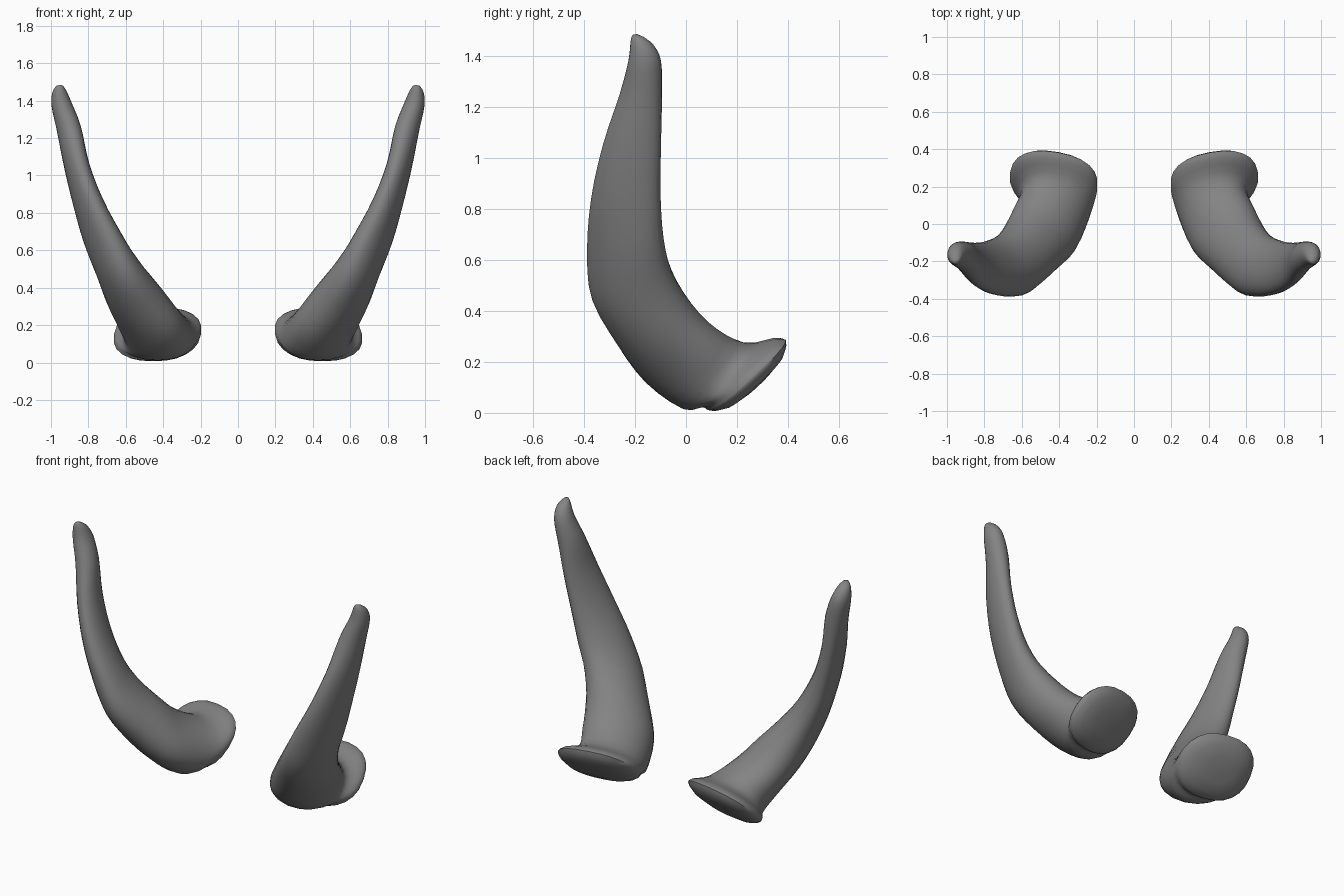
import bpy, bmesh, math
from mathutils import Vector

if "Cube" in bpy.data.objects:
    bpy.data.objects.remove(bpy.data.objects["Cube"])

# Horn cross-sections from base plate to tip: centre, front half-axis, outer half-axis
RIM = ((.430, .236, .150), (.025, -.146, -.140), (.232, .042, 0))
RINGS = [
    RIM,
    ((.428, .205, .158), (.02, -.140, -.136), (.228, .042, 0)),
    ((.42, .11, .145), (.01, -.120, -.130), (.190, .045, 0)),
    ((.475, -.02, .225), (-.02, -.124, -.115), (.170, .070, -.02)),
    ((.55, -.122, .345), (-.02, -.138, -.090), (.150, .050, -.03)),
    ((.642, -.212, .50), (-.04, -.155, -.060), (.108, .030, -.05)),
    ((.72, -.238, .655), (-.055, -.150, -.030), (.085, 0, -.045)),
    ((.80, -.236, .85), (-.035, -.136, -.010), (.070, 0, -.03)),
    ((.862, -.212, 1.05), (-.02, -.114, 0), (.062, 0, -.02)),
    ((.904, -.177, 1.25), (-.01, -.083, 0), (.064, 0, -.012)),
    ((.943, -.162, 1.38), (0, -.064, 0), (.054, 0, -.008)),
    ((.955, -.172, 1.45), (0, -.045, .008), (.037, 0, -.004)),
    ((.953, -.188, 1.478), (0, -.022, .004), (.018, 0, 0)),
]
SIDES, STEPS = 24, 3


def spline(a, b, c, d, t):
    return 0.5 * (2 * b + (c - a) * t + (2 * a - 5 * b + 4 * c - d) * t * t
                  + (3 * b - a - 3 * c + d) * t ** 3)


def squash(v, p):
    return math.copysign(abs(v) ** p, v)


# Domed underside of the base plate
keys = [[Vector(v) for v in r] for r in RINGS]
sections = []
for scale, drop in ((.4, .038), (.75, .028), (.93, .013)):
    c, a, b = keys[0]
    sections.append([c + Vector((0, drop, -drop)), a * scale, b * scale])

# Smoothly interpolated sections
for i in range(len(keys) - 1):
    quad = [keys[max(0, min(len(keys) - 1, i + k))] for k in (-1, 0, 1, 2)]
    for s in range(STEPS):
        sections.append([spline(*(q[j] for q in quad), s / STEPS) for j in range(3)])
sections.append(keys[-1])

# Skin the sections, slightly squarer at the plate
bm = bmesh.new()
loops = []
for i, (c, a, b) in enumerate(sections):
    p = min(1, .84 + .016 * max(0, i - 3))
    angles = [2 * math.pi * k / SIDES for k in range(SIDES)]
    loops.append([bm.verts.new(c + a * squash(math.cos(t), p) + b * squash(math.sin(t), p))
                  for t in angles])
for p, q in zip(loops, loops[1:]):
    for k in range(SIDES):
        n = (k + 1) % SIDES
        bm.faces.new((p[k], p[n], q[n], q[k]))

# Close the plate and the rounded tip
bm.faces.new(loops[0])
tip = bm.verts.new((.951, -.192, 1.485))
for k in range(SIDES):
    bm.faces.new((loops[-1][k], loops[-1][(k + 1) % SIDES], tip))
bmesh.ops.recalc_face_normals(bm, faces=bm.faces)

mesh = bpy.data.meshes.new("horns")
bm.to_mesh(mesh)
bm.free()
horns = bpy.data.objects.new("horns", mesh)
bpy.context.collection.objects.link(horns)
bpy.context.view_layer.objects.active = horns
horns.select_set(True)
bpy.ops.object.shade_smooth_by_angle(angle=math.radians(60))

# Dark grey horn
grey = bpy.data.materials.new("dark_grey")
grey.diffuse_color = (.23, .23, .23, 1)
grey.use_nodes = True
grey.node_tree.nodes["Principled BSDF"].inputs["Base Color"].default_value = grey.diffuse_color
mesh.materials.append(grey)

# Second horn
mirror = horns.modifiers.new("mirror", 'MIRROR')
mirror.use_mirror_merge = False
